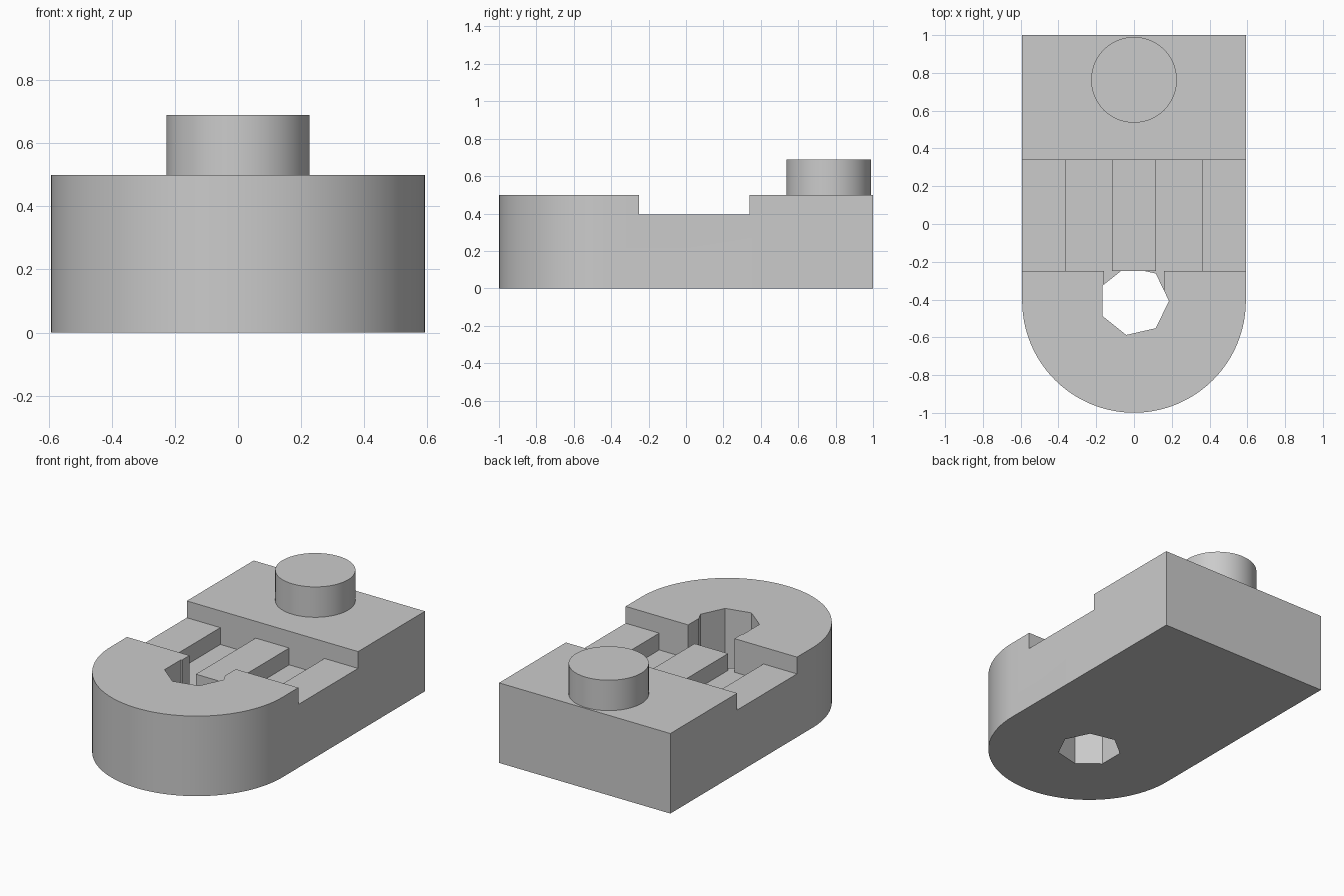
import bpy, bmesh
from math import pi, cos, sin

cube = bpy.data.objects.get("Cube")
if cube:
    bpy.data.objects.remove(cube, do_unlink=True)

GREY = bpy.data.materials.new("plain grey")
GREY.use_nodes = True
GREY.diffuse_color = (0.6, 0.6, 0.6, 1)
GREY.node_tree.nodes["Principled BSDF"].inputs["Base Color"].default_value = (0.6, 0.6, 0.6, 1)

HALF_WIDTH, HOLE_Y = 0.592, -0.407
CHANNEL_FRONT, CHANNEL_BACK = -0.25, 0.34
FLOOR, LEDGE, TOP = 0.29, 0.395, 0.5


def prism(name, outline, z0, z1):
    """Extrude a counter-clockwise outline from z0 up to z1."""
    bm = bmesh.new()
    face = bm.faces.new([bm.verts.new((x, y, z0)) for x, y in outline])
    extruded = bmesh.ops.extrude_face_region(bm, geom=[face])["geom"]
    for v in extruded:
        if isinstance(v, bmesh.types.BMVert):
            v.co.z = z1
    bmesh.ops.recalc_face_normals(bm, faces=bm.faces)
    mesh = bpy.data.meshes.new(name)
    bm.to_mesh(mesh)
    bm.free()
    mesh.materials.append(GREY)
    obj = bpy.data.objects.new(name, mesh)
    bpy.context.collection.objects.link(obj)
    return obj


def rectangle(half_x, y0, y1):
    return [(-half_x, y0), (half_x, y0), (half_x, y1), (-half_x, y1)]


def arc(cy, radius, start, sweep, steps):
    return [(radius * cos(start + sweep * i / steps), cy + radius * sin(start + sweep * i / steps))
            for i in range(steps)]


def activate(obj):
    bpy.ops.object.select_all(action="DESELECT")
    obj.select_set(True)
    bpy.context.view_layer.objects.active = obj


def cut(obj, cutter):
    cutter.hide_render = True
    mod = obj.modifiers.new("cut", "BOOLEAN")
    mod.operation, mod.solver, mod.object = "DIFFERENCE", "EXACT", cutter
    activate(obj)
    bpy.ops.object.modifier_apply(modifier=mod.name)
    bpy.data.objects.remove(cutter, do_unlink=True)


# Block with a rounded front end
outline = arc(HOLE_Y, HALF_WIDTH, pi, pi, 64)
outline += [(HALF_WIDTH, HOLE_Y), (HALF_WIDTH, 1), (-HALF_WIDTH, 1)]
body = prism("body", outline, 0, TOP)

# Cross channel, deeper basin, through hole and the notch joining them
cut(body, prism("channel_cutter", rectangle(0.8, CHANNEL_FRONT, CHANNEL_BACK), LEDGE, 0.7))
cut(body, prism("basin_cutter", rectangle(0.36, CHANNEL_FRONT, CHANNEL_BACK), FLOOR, 0.7))
cut(body, prism("notch_cutter", rectangle(0.16, HOLE_Y, CHANNEL_FRONT + 0.02), FLOOR, 0.7))
cut(body, prism("hole_cutter", arc(HOLE_Y, 0.185, 0, 2 * pi, 7), -0.1, FLOOR + 0.001))
cut(body, prism("upper_hole_cutter", arc(HOLE_Y, 0.185, 0, 2 * pi, 7), FLOOR - 0.01, 0.7))

# Raised rib between the two grooves
prism("middle_rib", rectangle(0.116, CHANNEL_FRONT, CHANNEL_BACK), FLOOR, LEDGE)

# Round peg at the back
peg = prism("peg", arc(0.763, 0.227, 0, 2 * pi, 64), TOP, 0.69)

for obj in (body, peg):
    activate(obj)
    bpy.ops.object.shade_smooth_by_angle(angle=pi / 6)
